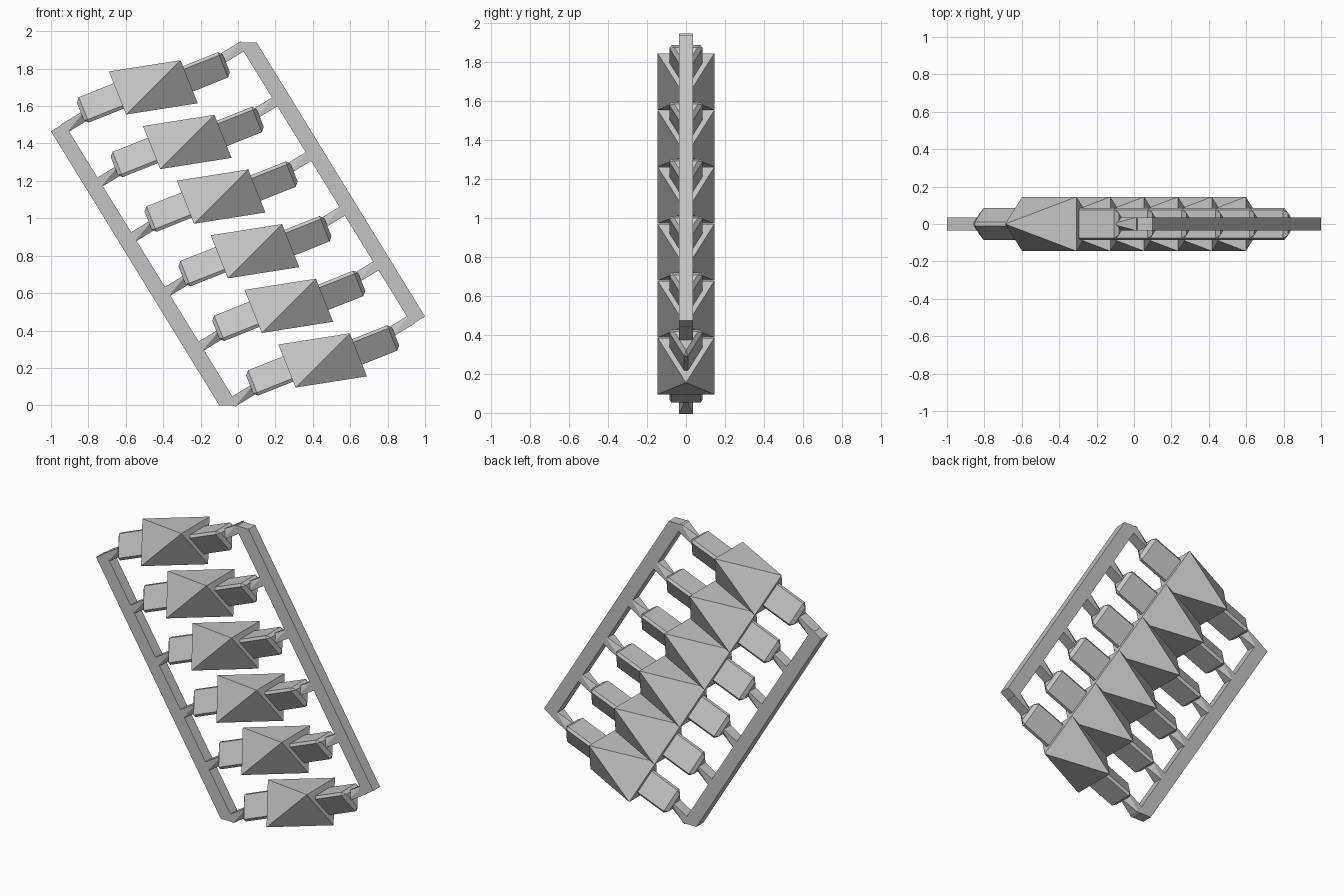
import bpy, bmesh
from mathutils import Vector

if "Cube" in bpy.data.objects:
    bpy.data.objects.remove(bpy.data.objects["Cube"], do_unlink=True)

COLOUR = (0.55, 0.55, 0.55, 1)
grey = bpy.data.materials.new("plain grey")
grey.use_nodes = True
grey.diffuse_color = COLOUR
grey.node_tree.nodes["Principled BSDF"].inputs["Base Color"].default_value = COLOUR


def hull(name, points, centre=(0, 0), flip=False, bevel=0):
    """Convex solid; flip turns it half a turn about the y axis at centre."""
    s = -1 if flip else 1
    bm = bmesh.new()
    for x, y, z in points:
        bm.verts.new((centre[0] + s * x, y, centre[1] + s * z))
    bmesh.ops.convex_hull(bm, input=bm.verts)
    bmesh.ops.dissolve_limit(bm, angle_limit=0.01, verts=bm.verts, edges=bm.edges)
    bmesh.ops.recalc_face_normals(bm, faces=bm.faces)
    mesh = bpy.data.meshes.new(name)
    bm.to_mesh(mesh)
    bm.free()
    mesh.materials.append(grey)
    obj = bpy.data.objects.new(name, mesh)
    bpy.context.collection.objects.link(obj)
    if bevel:
        mod = obj.modifiers.new("chamfer", "BEVEL")
        mod.width = bevel
        mod.segments = 1
    return obj


def both_sides(profile, half_width):
    return [(x, y, z) for x, z in profile for y in (-half_width, half_width)]


# Side rails, half-turn copies of each other about the middle of the model
MIDDLE = (0, 0.97)
rail = both_sides([(-1, 0.495), (-0.93, 0.538), (0, -0.97), (-0.10, -0.97)], 0.035)
hull("left_side_rail", rail, MIDDLE)
hull("right_side_rail", rail, MIDDLE, flip=True)

# Central block: two pyramids joined on a slanted rectangle
block = both_sides([(0.145, 0.145), (-0.145, -0.145)], 0.145)
block += [(-0.237, 0, 0.085), (0.237, 0, -0.085)]

# Triangular arm: flat on top, ridge below
along = Vector((0.93, 0, 0.37)).normalized()
up = Vector((-0.37, 0, 0.93)).normalized()
arm = []
for distance in (0, 0.41):
    for y, height in ((-0.095, 0.047), (0.095, 0.047), (0, -0.116)):
        arm.append(along * distance + up * height + Vector((0, y, 0)))

# Strut: square at the rail, narrowing to a lower ridge at the arm
out = Vector((0.855, 0, 0.52))
side = Vector((-0.52, 0, 0.855))
root = Vector((-0.458, 0, -0.241))
strut = []
for distance, lower in ((-0.01, 0.035), (0.15, 0)):
    for s in (-1, 1):
        strut.append(root + out * distance + Vector((0, s * lower, 0)))
        strut.append(root + out * distance + side * 0.055 + Vector((0, s * 0.035, 0)))

# Six repeated rungs down the frame
for i in range(6):
    centre = (-0.4525 + 0.181 * i, 1.70 - 0.292 * i)
    hull(f"rung_block_{i + 1}", block, centre)
    for label, flip in (("right", False), ("left", True)):
        hull(f"{label}_arm_{i + 1}", arm, centre, flip, bevel=0.02)
    for label, flip in (("left", False), ("right", True)):
        hull(f"{label}_strut_{i + 1}", strut, centre, flip)
